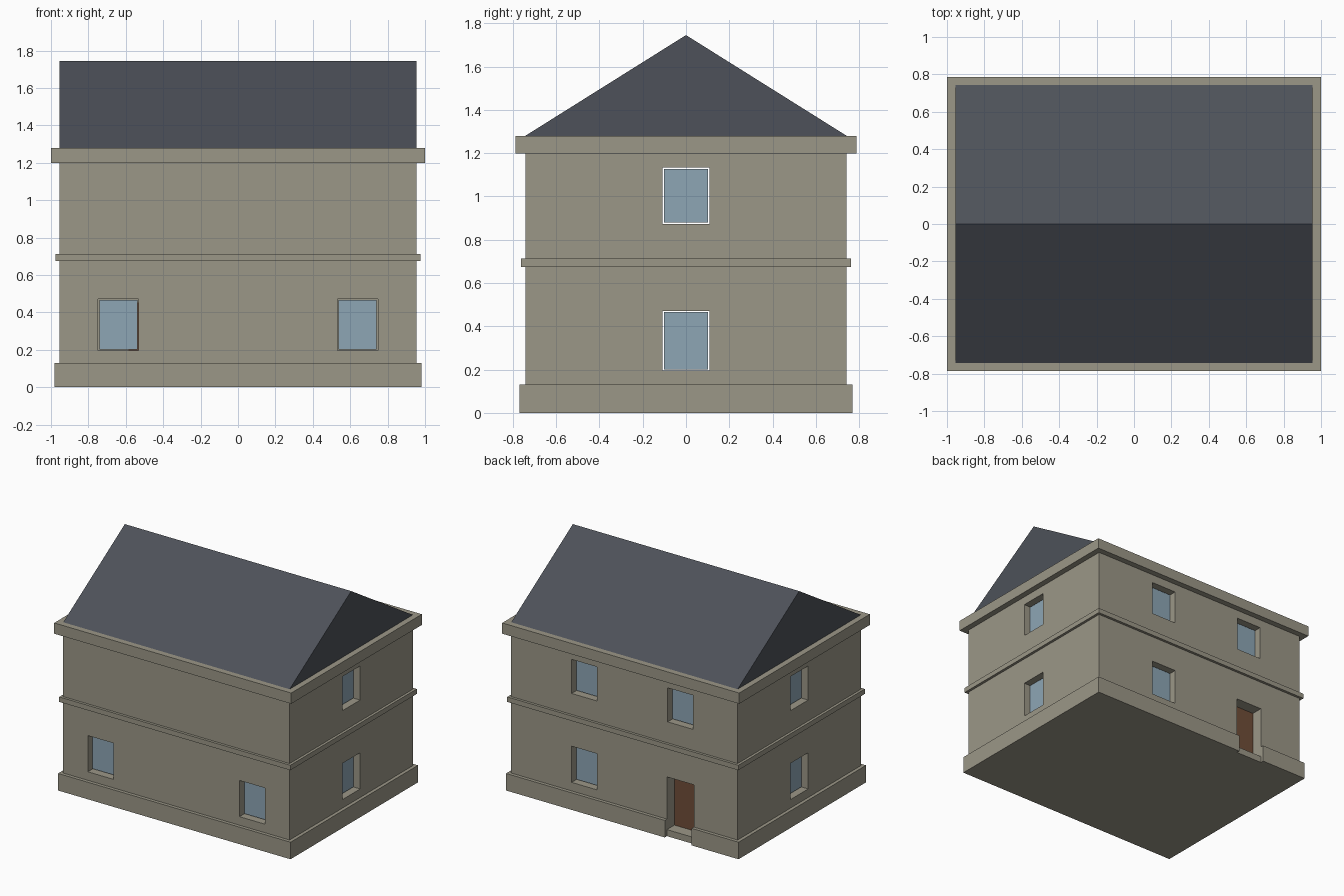
import bpy
import bmesh
from mathutils import Vector

if "Cube" in bpy.data.objects:
    bpy.data.objects.remove(bpy.data.objects["Cube"])

HX, HY = 0.955, 0.742          # wall half sizes
THICK, REVEAL, GAP = 0.11, 0.05, 0.006
WIN_W = 0.215
LOW, HIGH = (0.195, 0.471), (0.873, 1.133)


def material(name, rgb):
    m = bpy.data.materials.new(name)
    m.diffuse_color = (*rgb, 1)
    m.use_nodes = True
    m.node_tree.nodes["Principled BSDF"].inputs["Base Color"].default_value = m.diffuse_color
    return m


STONE = material("stone", (0.33, 0.31, 0.245))
SLATE = material("slate", (0.075, 0.083, 0.1))
GLASS = material("glass", (0.27, 0.38, 0.46))
WOOD = material("wood", (0.16, 0.075, 0.04))


def make(name, bm, mat=None):
    mesh = bpy.data.meshes.new(name)
    bmesh.ops.recalc_face_normals(bm, faces=bm.faces)
    bm.to_mesh(mesh)
    bm.free()
    ob = bpy.data.objects.new(name, mesh)
    bpy.context.collection.objects.link(ob)
    if mat:
        mesh.materials.append(mat)
    return ob


def boxes(name, spans, mat=None):
    """One object made of boxes, each given as (low corner, high corner)."""
    bm = bmesh.new()
    for lo, hi in spans:
        lo, hi = Vector(lo), Vector(hi)
        verts = bmesh.ops.create_cube(bm, size=1)["verts"]
        bmesh.ops.scale(bm, vec=hi - lo, verts=verts)
        bmesh.ops.translate(bm, vec=(lo + hi) / 2, verts=verts)
    return make(name, bm, mat)


def slab(name, out, z0, z1):
    """Course running round the house, projecting from the walls."""
    return boxes(name, [((-HX - out, -HY - out, z0), (HX + out, HY + out, z1))], STONE)


def cut(ob, cutter):
    cutter.hide_render = True
    mod = ob.modifiers.new("cut", 'BOOLEAN')
    mod.operation, mod.solver, mod.object = 'DIFFERENCE', 'EXACT', cutter
    bpy.context.view_layer.objects.active = ob
    bpy.ops.object.modifier_apply(modifier=mod.name)


def opening(side, c, w, z, d0, d1):
    """Box in a wall; d0 and d1 are depths measured inward from its face."""
    a, b = c - w / 2, c + w / 2
    axis, sign = {"front": (1, -1), "back": (1, 1), "left": (0, -1), "right": (0, 1)}[side]
    half = (HX, HY)[axis]
    p, q = sorted((sign * (half - d0), sign * (half - d1)))
    if axis:
        return (a, p, z[0]), (b, q, z[1])
    return (p, a, z[0]), (q, b, z[1])


# Main courses
walls = boxes("walls", [((-HX, -HY, 0.02), (HX, HY, 1.22))], STONE)
plinth = slab("plinth", 0.026, 0, 0.13)
slab("string_course", 0.02, 0.675, 0.713)
slab("cornice", 0.045, 1.198, 1.28)

# Hollow interior
ix, iy = HX - THICK, HY - THICK
cavity = boxes("cavity_cutter", [((-ix, -iy, 0.1), (ix, iy, 1.21))])
cut(walls, cavity)

# Window openings and panes
BACK_L, BACK_R = -0.472, 0.338
windows = [("front", -0.64, LOW), ("front", 0.64, LOW), ("back", BACK_R, LOW),
           ("back", BACK_R, HIGH), ("back", BACK_L, HIGH)]
windows += [(s, 0, z) for s in ("left", "right") for z in (LOW, HIGH)]
holes = boxes("window_cutter", [opening(s, c, WIN_W, z, -0.1, THICK + 0.05)
                                for s, c, z in windows])
cut(walls, holes)
for i, (s, c, z) in enumerate(windows):
    pane = opening(s, c, WIN_W - 2 * GAP, (z[0] + GAP, z[1] - GAP), REVEAL, REVEAL + 0.012)
    boxes(f"window_pane_{s}_{i}", [pane], GLASS)

# Door recess, gap in the plinth and door leaf
DOOR_W, DOOR_Z = 0.227, (0.05, 0.452)
recess = boxes("door_cutter", [opening("back", BACK_L, DOOR_W, DOOR_Z, -0.1, THICK + 0.02)])
notch = boxes("notch_cutter", [opening("back", BACK_L, DOOR_W, (-0.1, 0.2), -0.1, 0)])
cut(walls, recess)
cut(plinth, recess)
cut(plinth, notch)
boxes("door", [opening("back", BACK_L, DOOR_W, DOOR_Z, 0.09, 0.11)], WOOD)
for ob in (cavity, holes, recess, notch):
    bpy.data.objects.remove(ob)

# Gable roof
bm = bmesh.new()
profile = [bm.verts.new((-HX, y, z)) for y, z in ((-HY, 1.28), (HY, 1.28), (0, 1.745))]
face = bm.faces.new(profile)
ext = bmesh.ops.extrude_face_region(bm, geom=[face], use_keep_orig=True)["geom"]
bmesh.ops.translate(bm, vec=(2 * HX, 0, 0),
                    verts=[g for g in ext if isinstance(g, bmesh.types.BMVert)])
make("roof", bm, SLATE)
